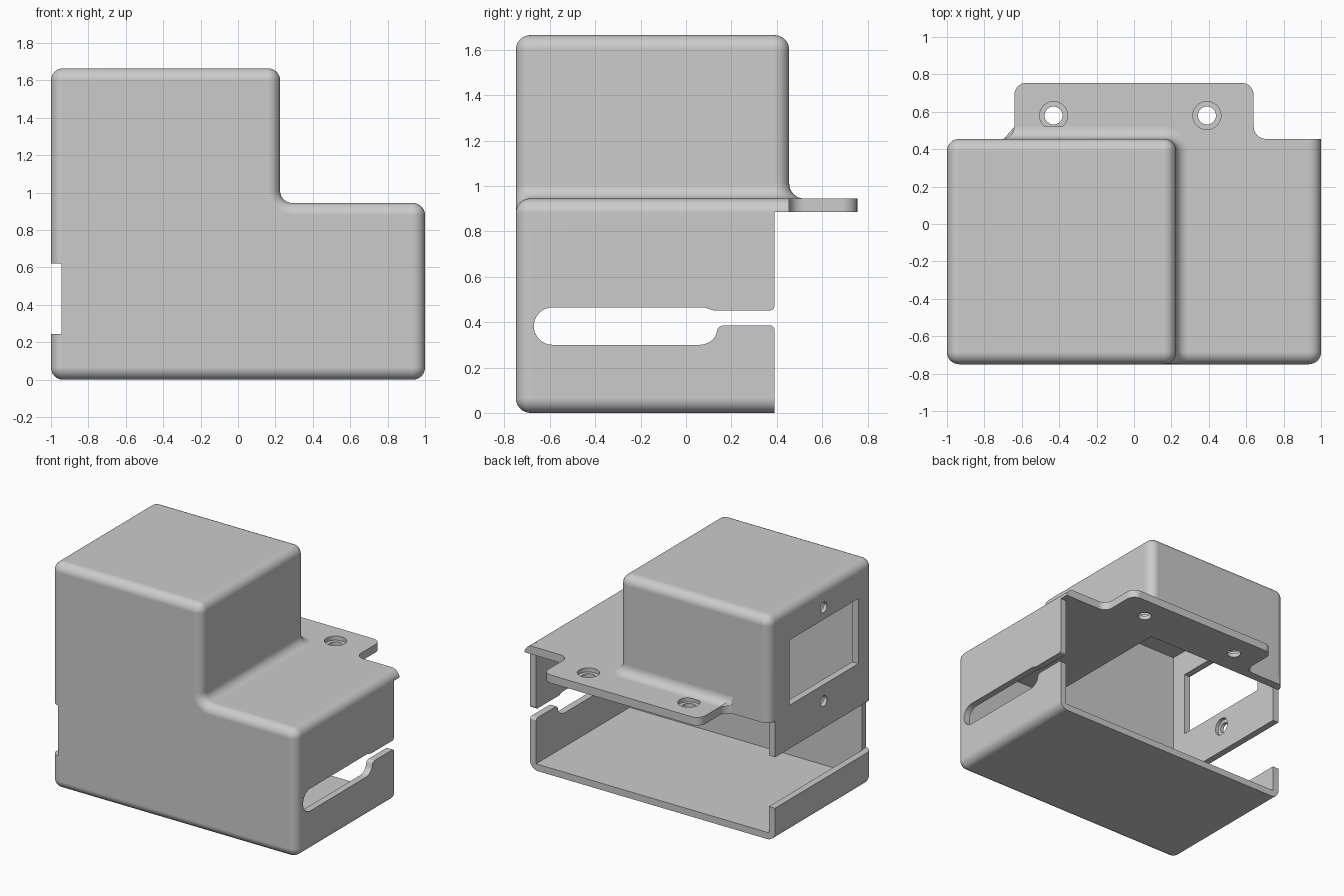
import bpy, bmesh
from math import sin, cos, radians, sqrt, pi

cube = bpy.data.objects.get("Cube")
if cube:
    bpy.data.objects.remove(cube, do_unlink=True)

R = 0.065                  # edge radius
STEP_X, STEP_Z = 0.225, 0.945
TOP, FRONT, BACK = 1.665, -0.75, 0.455
RIM = BACK - R             # where the open lower walls end
SLAB = 0.885               # underside of the flange
N = 8

grey = bpy.data.materials.new("light grey plastic")
grey.use_nodes = True
grey.diffuse_color = (0.6, 0.6, 0.6, 1)
for node in grey.node_tree.nodes:
    if node.type == 'BSDF_PRINCIPLED':
        node.inputs["Base Color"].default_value = (0.6, 0.6, 0.6, 1)


def arc(cx, cy, r, a0, a1, n=N):
    angles = [radians(a0 + (a1 - a0) * i / n) for i in range(n + 1)]
    return [(cx + r * cos(a), cy + r * sin(a)) for a in angles]


def loft(name, rings):
    """Closed solid through a series of equal-length rings."""
    bm = bmesh.new()
    loops = [[bm.verts.new(p) for p in ring] for ring in rings]
    n = len(loops[0])
    for a, b in zip(loops, loops[1:]):
        for i in range(n):
            j = (i + 1) % n
            bm.faces.new((a[i], a[j], b[j], b[i]))
    bm.faces.new(loops[0][::-1])
    bm.faces.new(loops[-1])
    bmesh.ops.remove_doubles(bm, verts=bm.verts[:], dist=1e-5)
    bmesh.ops.recalc_face_normals(bm, faces=bm.faces[:])
    mesh = bpy.data.meshes.new(name)
    bm.to_mesh(mesh)
    bm.free()
    mesh.materials.append(grey)
    obj = bpy.data.objects.new(name, mesh)
    bpy.context.collection.objects.link(obj)
    return obj


def prism(name, pts, axis, lo, hi):
    """Extrude a 2D outline along one axis."""
    place = {'X': lambda p, h: (h, p[0], p[1]),
             'Y': lambda p, h: (p[0], h, p[1]),
             'Z': lambda p, h: (p[0], p[1], h)}[axis]
    return loft(name, [[place(p, h) for p in pts] for h in (lo, hi)])


def rect(a0, a1, b0, b1):
    return [(a0, b0), (a1, b0), (a1, b1), (a0, b1)]


def disc(cx, cy, r):
    return arc(cx, cy, r, 0, 360, 32)[:-1]


def activate(obj):
    bpy.ops.object.select_all(action='DESELECT')
    obj.select_set(True)
    bpy.context.view_layer.objects.active = obj


def cut(obj, cutter):
    cutter.hide_render = True
    mod = obj.modifiers.new("cut", 'BOOLEAN')
    mod.operation = 'DIFFERENCE'
    mod.solver = 'EXACT'
    mod.object = cutter
    activate(obj)
    bpy.ops.object.modifier_apply(modifier=mod.name)
    bpy.data.objects.remove(cutter, do_unlink=True)


def finish(obj):
    activate(obj)
    bpy.ops.object.shade_smooth_by_angle(angle=radians(30))
    mod = obj.modifiers.new("even shading", 'WEIGHTED_NORMAL')
    mod.keep_sharp = True


# Stepped housing outline, inset by d
def step_outline(d):
    r = R - d
    return (arc(-1 + R, R, r, 180, 270) + arc(1 - R, R, r, 270, 360)
            + arc(1 - R, STEP_Z - R, r, 0, 90)
            + arc(STEP_X + R, STEP_Z + R, R + d, 270, 180)
            + arc(STEP_X - R, TOP - R, r, 0, 90)
            + arc(-1 + R, TOP - R, r, 90, 180))


# Outline of the tall section's rear wall, inset by d on three sides
def tower_outline(d):
    r = R - d
    return ([(-1 + d, SLAB), (STEP_X - d, SLAB)]
            + arc(STEP_X - R, TOP - R, r, 0, 90)
            + arc(-1 + R, TOP - R, r, 90, 180))


quarter = [pi / 2 * k / N for k in range(N + 1)]

# Main housing with rounded front
stations = [(FRONT + R * (1 - cos(a)), R * (1 - sin(a))) for a in quarter]
stations.append((RIM, 0))
housing = loft("housing", [[(x, y, z) for x, z in step_outline(d)]
                           for y, d in stations])

# Hollow interior, open at the back
cavity = [(-0.95, 0.05), (0.95, 0.05), (0.95, SLAB),
          (0.17, SLAB), (0.17, 1.61), (-0.95, 1.61)]
cut(housing, prism("cavity", cavity, 'Y', -0.70, 0.6))

# Keyhole-like cable slot in the +x wall
slot = (arc(-0.588, 0.3825, 0.0825, 90, 270, 16)
        + arc(0.06, 0.3825, 0.0825, -90, -30)
        + arc(0.165, 0.355, 0.03, 150, 90)
        + arc(0.37, 0.365, 0.02, 90, 0)
        + [(0.45, 0.365), (0.45, 0.472)]
        + arc(0.37, 0.472, 0.02, 0, -90)
        + [(0.12, 0.452), (0.08, 0.465)])
cut(housing, prism("slot", slot, 'X', 0.8, 1.2))

# Full-depth gap and socket window in the -x wall
cut(housing, prism("gap", rect(-1, 0.6, 0.245, 0.62), 'X', -1.2, -0.945))
cut(housing, prism("window", rect(-0.58, 0.22, 0.94, 1.42), 'X', -1.2, -0.8))

# Screw holes above and below the window, recessed on the inside
for z in (0.82, 1.51):
    cut(housing, prism("screw", disc(-0.175, z, 0.038), 'X', -1.2, -0.8))
    cut(housing, prism("recess", disc(-0.175, z, 0.065), 'X', -0.975, -0.85))

# Rear wall of the tall section
tower = loft("tall_rear_wall", [[(x, RIM + R * sin(a), z) for x, z in
                                 tower_outline(R * (1 - cos(a)))]
                                for a in quarter])

# Mounting flange with counterbored holes
plan = ([(-0.95, RIM), (1 - R, RIM), (1 - R, BACK)]
        + arc(0.64 + R, BACK + R, R, 270, 180)
        + arc(0.64 - R, 0.755 - R, R, 0, 90)
        + arc(-0.64 + R, 0.755 - R, R, 90, 180)
        + arc(-0.64 - R, BACK + R, R, 0, -90)
        + [(-0.95, BACK)])
flange = prism("mounting_flange", plan, 'Z', SLAB, STEP_Z)
for x in (-0.43, 0.39):
    cut(flange, prism("hole", disc(x, 0.58, 0.048), 'Z', 0.8, 1.1))
    cut(flange, prism("counterbore", disc(x, 0.58, 0.075), 'Z', 0.915, 1.1))

# Rounded end of the low roof
lip = prism("roof_lip", [(1 - R, SLAB)] + arc(1 - R, STEP_Z - R, R, 5, 90),
            'Y', RIM, BACK)

# Concave fillet between the tall section and the flange
profile = [(R * (1 - sin(a)), STEP_Z + R * (1 - cos(a))) for a in quarter]
profile.append((-0.01, STEP_Z))
sections = [[(-0.64 - R + sqrt(max(0, R * R - (R - f) ** 2)), BACK + f, z)
             for f, z in profile]]
for a in reversed(quarter):
    sections.append([(STEP_X - R + (R + f) * cos(a), RIM + (R + f) * sin(a), z)
                     for f, z in profile])
fillet = loft("base_fillet", sections)

for part in (housing, tower, flange, lip, fillet):
    finish(part)
